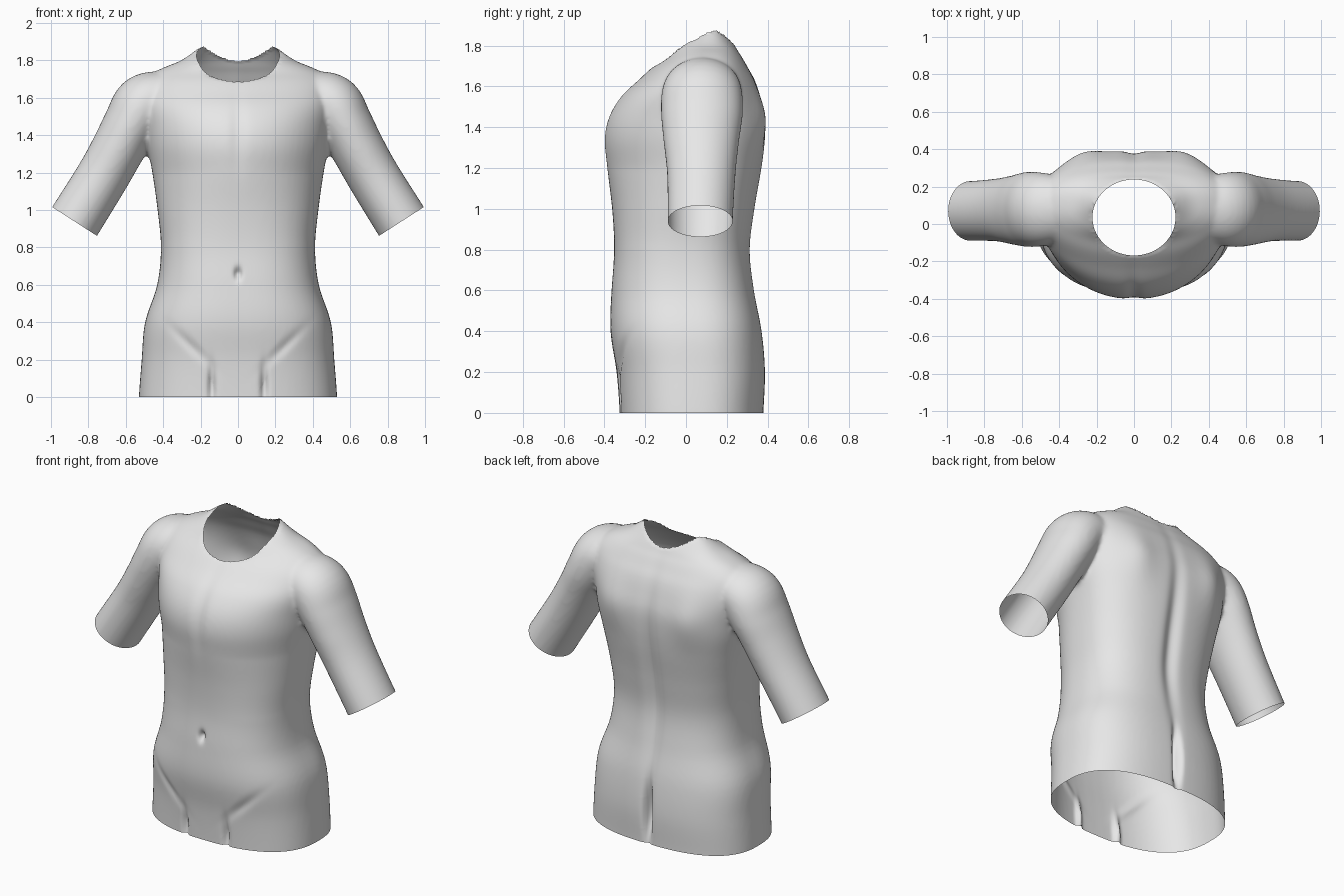
import bpy, bmesh, math
from mathutils import Vector

if "Cube" in bpy.data.objects:
    bpy.data.objects.remove(bpy.data.objects["Cube"])

# torso rows: height, half width, front y, back y, y of widest point
TORSO = [
    (-0.10, 0.53, -0.325, 0.38, 0.04), (0.00, 0.53, -0.325, 0.38, 0.04),
    (0.20, 0.515, -0.34, 0.388, 0.04), (0.40, 0.497, -0.37, 0.372, 0.03),
    (0.60, 0.432, -0.365, 0.335, 0.01), (0.80, 0.412, -0.352, 0.315, 0.0),
    (1.00, 0.43, -0.362, 0.338, 0.01), (1.20, 0.458, -0.388, 0.372, 0.04),
    (1.34, 0.485, -0.402, 0.388, 0.06), (1.45, 0.50, -0.38, 0.388, 0.07),
    (1.55, 0.52, -0.32, 0.365, 0.08), (1.63, 0.52, -0.235, 0.338, 0.08),
    (1.69, 0.50, -0.17, 0.305, 0.09), (1.735, 0.45, -0.11, 0.28, 0.09),
    (1.765, 0.39, -0.085, 0.26, 0.10), (1.80, 0.305, -0.06, 0.24, 0.10),
    (1.855, 0.225, 0.02, 0.20, 0.11), (1.90, 0.17, 0.06, 0.17, 0.11),
]
# arm rows: x, z, radius across, radius in y, centre y
ARM = [
    (0.28, 1.60, 0.12, 0.14, 0.08), (0.42, 1.598, 0.145, 0.18, 0.08),
    (0.505, 1.56, 0.162, 0.198, 0.078), (0.57, 1.46, 0.15, 0.20, 0.078),
    (0.64, 1.33, 0.143, 0.185, 0.075), (0.73, 1.17, 0.141, 0.168, 0.075),
    (0.87, 0.945, 0.143, 0.16, 0.07), (0.945, 0.82, 0.143, 0.16, 0.07),
]
NECK = (0.0, 0.035, 0.222, 0.203)


def smooth_rows(rows, steps):
    """Catmull-Rom interpolation of the given rows."""
    out = []
    for i in range(len(rows) - 1):
        a, b, c, d = (rows[max(0, min(len(rows) - 1, i + k))] for k in (-1, 0, 1, 2))
        for s in range(steps):
            t = s / steps
            out.append([0.5 * (2 * q + (r - p) * t + (2 * p - 5 * q + 4 * r - w) * t * t
                               + (3 * q - p - 3 * r + w) * t ** 3)
                        for p, q, r, w in zip(a, b, c, d)])
    out.append(list(rows[-1]))
    return out


def loft(bm, rings):
    """Closed tube through rings of points."""
    vs = [[bm.verts.new(p) for p in ring] for ring in rings]
    n = len(vs[0])
    for a, b in zip(vs, vs[1:]):
        for i in range(n):
            bm.faces.new((a[i], a[(i + 1) % n], b[(i + 1) % n], b[i]))
    bm.faces.new(vs[0])
    bm.faces.new(vs[-1])


def power(v, e):
    return math.copysign(abs(v) ** e, v)


def torso_ring(row, n=72):
    z, hw, front, back, c = row
    k = min(1, max(0, (z - 0.8) / 0.4))
    pts = []
    for i in range(n):
        t = math.tau * i / n
        co, si = math.cos(t), math.sin(t)
        e = 2 / (2.55 if si > 0 else 2.5 - 0.42 * k)
        depth = back - c if si > 0 else c - front
        pts.append((hw * power(co, e), c + depth * power(si, e), z))
    return pts


def arm_rings(side, n=40):
    rows = smooth_rows(ARM, 5)
    rings = []
    for i, (x, z, r, ry, cy) in enumerate(rows):
        p, q = rows[max(0, i - 1)], rows[min(len(rows) - 1, i + 1)]
        d = Vector((q[0] - p[0], q[1] - p[1])).normalized()
        ring = []
        for j in range(n):
            t = math.tau * j / n
            u = r * math.cos(t)
            ring.append((side * (x - d.y * u), cy + ry * math.sin(t), z + d.x * u))
        rings.append(ring)
    return rings


def bump(v, width):
    return math.exp(-(v / width) ** 2)


def relief(co, back):
    """Depth change in y for the body's modelled details."""
    x, z, ax = co.x, co.z, abs(co.x)
    if back:
        d = -0.028 * bump(x, 0.045) * bump(z - 1.0, 0.5)              # spine
        d -= 0.075 * bump(x, 0.022) * bump(z - 0.2, 0.15)             # cleft
        d += 0.022 * bump(ax - 0.27, 0.1) * bump(z - 1.45, 0.16)      # shoulder blades
        return d
    d = 0.035 * bump(x, 0.016) * bump(z - 0.66, 0.03)                 # navel
    d += 0.012 * bump(x, 0.04) * bump(z - 1.42, 0.2)                  # breastbone
    d += 0.03 * bump(ax - 0.14, 0.018) * bump(z - 0.06, 0.1)          # leg creases
    d += 0.01 * bump(z - 0.2 - 0.9 * (ax - 0.17), 0.035) * bump(ax - 0.25, 0.1)  # groin
    return d


# closed torso and both arms, fused into one skin
bm = bmesh.new()
loft(bm, [torso_ring(r) for r in smooth_rows(TORSO, 5)])
for side in (-1, 1):
    loft(bm, arm_rings(side))
bmesh.ops.recalc_face_normals(bm, faces=bm.faces[:])
mesh = bpy.data.meshes.new("torso_skin")
bm.to_mesh(mesh)
bm.free()
torso = bpy.data.objects.new("torso_skin", mesh)
bpy.context.collection.objects.link(torso)
rem = torso.modifiers.new("fuse", 'REMESH')
rem.mode = 'VOXEL'
rem.voxel_size = 0.012
smo = torso.modifiers.new("soften", 'SMOOTH')
smo.factor = 0.5
smo.iterations = 10
deps = bpy.context.evaluated_depsgraph_get()
skin = bpy.data.meshes.new_from_object(torso.evaluated_get(deps))
torso.modifiers.clear()
torso.data = skin

bm = bmesh.new()
bm.from_mesh(skin)
bm.normal_update()
moves = [(v, relief(v.co, v.normal.y > 0) * min(1, abs(v.normal.y) * 1.5))
         for v in bm.verts if abs(v.co.x) < 0.45]
for v, d in moves:
    v.co.y += d

# open hem
bmesh.ops.bisect_plane(bm, geom=bm.verts[:] + bm.edges[:] + bm.faces[:],
                       plane_co=(0, 0, 0), plane_no=(0, 0, -1), clear_outer=True)
# open sleeve ends
for side in (-1, 1):
    faces = [f for f in bm.faces if f.calc_center_median().x * side > 0.62]
    geom = set(faces)
    for f in faces:
        geom.update(f.verts)
        geom.update(f.edges)
    bmesh.ops.bisect_plane(bm, geom=list(geom), plane_co=(side * 0.875, 0.07, 0.94),
                           plane_no=(side * 0.54, 0, -0.84), clear_outer=True)

# open neck with a clean oval rim
cx, cy, rx, ry = NECK


def oval(co):
    return math.hypot((co.x - cx) / rx, (co.y - cy) / ry)


bmesh.ops.delete(bm, geom=[v for v in bm.verts if v.co.z > 1.55 and oval(v.co) < 1],
                 context='VERTS')
for v in bm.verts:
    if v.is_boundary and v.co.z > 1.55 and abs(v.co.x) < 0.3:
        k = oval(v.co)
        v.co.x = cx + (v.co.x - cx) / k
        v.co.y = cy + (v.co.y - cy) / k
for f in bm.faces:
    f.smooth = True
    f.material_index = 0
bm.to_mesh(skin)
bm.free()

grey = bpy.data.materials.new("light_grey")
grey.diffuse_color = (0.8, 0.8, 0.8, 1)
grey.use_nodes = True
grey.node_tree.nodes["Principled BSDF"].inputs["Base Color"].default_value = grey.diffuse_color
skin.materials.clear()
skin.materials.append(grey)
